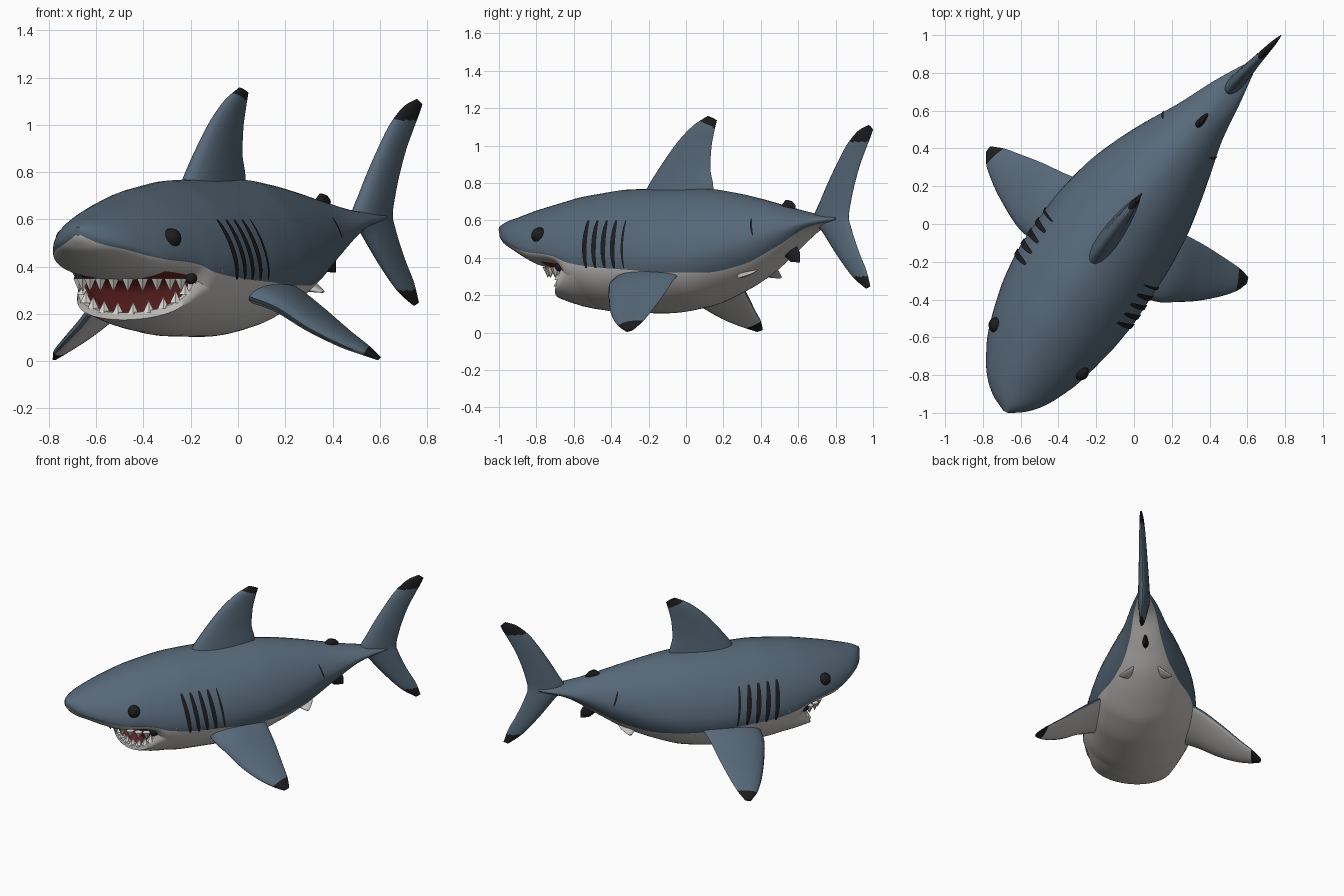
import bpy, bmesh, math
from mathutils import Vector, Matrix

if "Cube" in bpy.data.objects:
    bpy.data.objects.remove(bpy.data.objects["Cube"])

def material(name, r, g, b):
    m = bpy.data.materials.new(name)
    m.diffuse_color = (r, g, b, 1)
    m.use_nodes = True
    m.node_tree.nodes["Principled BSDF"].inputs["Base Color"].default_value = m.diffuse_color
    return m

MATS = [material("slate_blue", .095, .14, .19), material("pale_belly", .55, .54, .52),
        material("black", .012, .012, .014), material("mouth_red", .17, .022, .022),
        material("tooth_white", .68, .66, .63)]
BLUE, PALE, BLACK, RED, WHITE = range(5)

def finish(bm, name, flat=False):
    bmesh.ops.recalc_face_normals(bm, faces=bm.faces)
    me = bpy.data.meshes.new(name)
    bm.to_mesh(me)
    bm.free()
    for m in MATS:
        me.materials.append(m)
    if not flat:
        me.shade_smooth()
        me.set_sharp_from_angle(angle=math.radians(50))
    bpy.context.collection.objects.link(bpy.data.objects.new(name, me))

def grid(name, rows, color, closed=False):
    """Skin rows of points; color(i, j, centre) gives the material index."""
    bm = bmesh.new()
    vs = [[bm.verts.new(p) for p in r] for r in rows]
    n = len(rows[0])
    for i in range(len(rows) - 1):
        for j in range(n if closed else n - 1):
            k = (j + 1) % n
            f = bm.faces.new((vs[i][j], vs[i][k], vs[i + 1][k], vs[i + 1][j]))
            f.material_index = color(i, j, f.calc_center_median())
    if closed:
        for r, i in ((vs[0], 0), (vs[-1], len(rows) - 2)):
            f = bm.faces.new(r)
            f.material_index = color(i, 0, f.calc_center_median())
    finish(bm, name)

def interp(xs, ys, x):
    """Smooth interpolation without overshoot."""
    n = len(xs)
    d = [(ys[i + 1] - ys[i]) / (xs[i + 1] - xs[i]) for i in range(n - 1)]
    m = [d[0]] + [2 * a * b / (a + b) if a * b > 0 else 0 for a, b in zip(d, d[1:])] + [d[-1]]
    i = max(0, min(n - 2, sum(x >= v for v in xs) - 1))
    h = xs[i + 1] - xs[i]
    t = (x - xs[i]) / h
    return ((2*t**3 - 3*t*t + 1) * ys[i] + (t**3 - 2*t*t + t) * h * m[i]
            + (3*t*t - 2*t**3) * ys[i + 1] + (t**3 - t*t) * h * m[i + 1])

def place(Y, u, z):
    """Point at spine position Y, sideways offset u, height z."""
    s = .73 + .26 * Y
    L = math.hypot(1, s)
    return Vector((-.08 + .73 * Y + .13 * Y * Y + u / L, Y - u * s / L, z))

# body stations: spine y, half width, top, bottom, widest height, colour line height
BODY = [(-.995, .015, .568, .53, .55, .535), (-.95, .10, .595, .47, .515, .495),
        (-.88, .175, .62, .43, .49, .472), (-.80, .228, .65, .385, .46, .447),
        (-.72, .27, .675, .348, .44, .43), (-.62, .305, .705, .337, .43, .42),
        (-.55, .325, .725, .325, .415, .408), (-.46, .347, .742, .128, .40, .375),
        (-.3, .365, .765, .105, .39, .35), (-.1, .362, .77, .103, .39, .335),
        (.1, .335, .77, .135, .40, .32), (.25, .288, .75, .20, .425, .32),
        (.4, .222, .715, .29, .475, .36), (.54, .152, .675, .41, .53, .45),
        (.7, .09, .635, .55, .59, .565), (.82, .035, .622, .595, .61, .602)]
COLS = list(zip(*BODY))

def station(Y):
    return [interp(COLS[0], c, Y) for c in COLS[1:]]

UP, LOW = 1.8, 1.9   # roundness of the back and of the belly

def body_point(Y, t):
    w, top, bot, mid, _ = station(Y)
    c, s = math.cos(t), math.sin(t)
    e, h = (2 / UP, top - mid) if s > 0 else (2 / LOW, mid - bot)
    return place(Y, math.copysign(abs(c) ** e, c) * w, mid + math.copysign(abs(s) ** e, s) * h)

# body: half of each ring above the colour line, half below
N, SEG = 100, 56
HALF = SEG // 2
ys = [-.995 + 1.815 * i / N for i in range(N + 1)]

def ring_angle(Y, j):
    _, _, bot, mid, line = station(Y)
    t0 = math.asin(min(1, max(0, (mid - line) / (mid - bot)) ** (LOW / 2)))
    if j < HALF:
        return -t0 + (math.pi + 2 * t0) * j / HALF
    return math.pi + t0 + (math.pi - 2 * t0) * (j - HALF) / HALF

def body_color(i, j, c):
    if j < HALF:
        return BLUE
    return RED if -.68 < ys[i] < -.465 and math.sin(ring_angle(ys[i], j + .5)) < -.58 else PALE

grid("body", [[body_point(Y, ring_angle(Y, j)) for j in range(SEG)] for Y in ys], body_color, True)

# lower jaw: bowl from the lip back to the body section
def rim(a, k=1.0, dz=0.0, fwd=0.0):
    c = max(0, math.cos(a))
    return place(-.525 - (.09 + fwd) * c * k, .28 * math.sin(a) * k, .36 - .155 * c ** .6 + dz)

angles = [math.pi * (j / 32 - .5) for j in range(33)]
lip = [rim(a, 1.02, -.03, .01) for a in angles]
rows = [[place(-.47, .25 * math.sin(a), .34 - .17 * math.cos(a)) for a in angles],
        [rim(a, .90, -.015) for a in angles], [rim(a, .92, .003) for a in angles],
        [rim(a, 1, 0, .01) for a in angles], lip]
for k in (.25, .5, .75, 1):
    rows.append([p.lerp(body_point(-.42, a - math.pi / 2), k)
                 - Vector((0, 0, .01 * math.sin(math.pi * k) * math.cos(a))) for p, a in zip(lip, angles)])
grid("lower_jaw", rows, lambda i, j, c: RED if i == 0 else PALE)

# teeth
def teeth(name, count, spot, length, down):
    bm = bmesh.new()
    for i in range(count):
        p = spot(math.radians(-74 + 148 * i / (count - 1)))
        M = Matrix.Translation(p) @ Matrix.Rotation(math.pi if down else 0, 4, 'X')
        bmesh.ops.create_cone(bm, cap_ends=True, segments=6, radius1=.028, radius2=.001,
                              depth=length, matrix=M)
    for f in bm.faces:
        f.material_index = WHITE
    finish(bm, name, True)

teeth("upper_teeth", 11, lambda a: place(-.525 - .175 * math.cos(a), .258 * math.sin(a), .322), .055, True)
teeth("lower_teeth", 10, lambda a: rim(a, .93, .018), .05, False)

# eyes and mouth corners
def ball(name, p, r):
    bm = bmesh.new()
    bmesh.ops.create_uvsphere(bm, u_segments=20, v_segments=12, radius=r, matrix=Matrix.Translation(p))
    for f in bm.faces:
        f.material_index = BLACK
    finish(bm, name)

# gill slits: thin plates that follow the flank
def slit(name, Y, side, z0, z1, width, lean):
    rows = []
    for i in range(13):
        t = i / 12
        z = z0 + (z1 - z0) * t
        row = []
        for k in (-.5, .5):
            y = Y + lean * (.5 - t) + k * width * (.4 + .6 * math.sin(math.pi * t) ** .6)
            w, top, bot, mid, _ = station(y)
            e, h = (UP, top - mid) if z > mid else (LOW, mid - bot)
            row.append(place(y, side * (w * (1 - abs((z - mid) / h) ** e) ** (1 / e) + .006), z))
        rows.append(row)
    grid(name, rows, lambda i, j, c: BLACK)

for side, tag in ((1, "right"), (-1, "left")):
    ball(tag + "_eye", place(-.66, side * .256, .52), .042)
    ball(tag + "_mouth_corner", place(-.535, side * .272, .352), .026)
    for i in range(5):
        slit(f"{tag}_gill_{i + 1}", -.352 + .053 * i, side, .345, .60, .027 if i < 4 else .013, .03)
    slit(tag + "_tail_mark", .465, side, .52, .61, .009, .025)

# fins: lens sections between leading and trailing edge points
def fin(name, secs, color, steps=10):
    idx = list(range(len(secs)))
    flat = list(zip(*[(*a, *b, t) for a, b, t in secs]))
    total = (len(secs) - 1) * steps
    S = [[interp(idx, c, i / steps) for c in flat] for i in range(total + 1)]
    mids = [(Vector(s[:3]) + Vector(s[3:6])) / 2 for s in S]
    rows = []
    for i, s in enumerate(S):
        le, te = Vector(s[:3]), Vector(s[3:6])
        n = (te - le).cross(mids[min(i + 1, total)] - mids[max(i - 1, 0)]).normalized()
        if n.z < -.3:
            n = -n
        rows.append([le.lerp(te, .5 - .5 * math.cos(t)) + n * s[6] * math.sin(t) * (1 + .35 * math.cos(t))
                     for t in (2 * math.pi * j / 20 for j in range(20))])
    grid(name, rows, lambda i, j, c: color((i + .5) / total, j, c), True)

def upright(secs):
    return [(place(a, 0, b), place(c, 0, d), t) for a, b, c, d, t in secs]

fin("dorsal_fin", upright([(-.24, .70, .15, .70, .06), (-.20, .78, .145, .79, .05),
    (-.12, .91, .13, .88, .038), (-.03, 1.035, .135, .98, .028), (.05, 1.115, .15, 1.07, .02),
    (.115, 1.158, .165, 1.135, .008)]), lambda f, j, c: BLACK if c.z > 1.155 - .5 * (c.y - .03) else BLUE)
fin("tail_fin", upright([(.962, .235, .985, .25, .006), (.90, .29, .965, .33, .015), (.82, .40, .925, .43, .024),
    (.74, .53, .885, .55, .034), (.69, .61, .87, .62, .038), (.73, .72, .885, .72, .034),
    (.80, .88, .925, .88, .026), (.87, 1.015, .965, .99, .019), (.93, 1.085, .99, 1.055, .013),
    (.975, 1.11, 1.0, 1.085, .005)]), lambda f, j, c: BLACK if c.z > 1.02 or c.z < .30 else BLUE)
fin("second_dorsal_fin", upright([(.50, .66, .58, .64, .02), (.52, .69, .585, .675, .016),
    (.535, .71, .57, .70, .007)]), lambda f, j, c: BLACK)
fin("anal_fin", upright([(.50, .45, .58, .48, .02), (.53, .41, .61, .42, .018),
    (.56, .378, .61, .375, .008)]), lambda f, j, c: BLACK)

# pectoral fins, mirrored across the plane of the front body
PECTORAL = [((.03, -.38, .28), (.18, .0, .345), .045), ((.15, -.415, .235), (.26, -.05, .30), .042),
            ((.30, -.41, .14), (.37, -.11, .215), .034), ((.45, -.385, .065), (.48, -.18, .12), .025),
            ((.54, -.355, .03), (.56, -.235, .057), .016), ((.592, -.32, .006), (.605, -.28, .016), .005)]
NRM = Vector((.892, -.452, 0)).normalized()

def mirrored(p):
    p = Vector(p)
    return p - 2 * NRM * (p - Vector((-.09, .04, 0))).dot(NRM)

def pectoral_color(f, j, c):
    return BLACK if f > .77 else BLUE if j < 11 or j == 19 else PALE

fin("right_pectoral_fin", PECTORAL, pectoral_color)
fin("left_pectoral_fin", [(mirrored(a), mirrored(b), t) for a, b, t in PECTORAL], pectoral_color)

# pelvic fins
for side, tag in ((1, "right"), (-1, "left")):
    fin(tag + "_pelvic_fin", [(place(.30, side * .06, .32), place(.44, side * .06, .35), .022),
                              (place(.35, side * .12, .305), place(.43, side * .11, .32), .015),
                              (place(.385, side * .175, .292), place(.40, side * .175, .295), .004)],
        lambda f, j, c: PALE)
